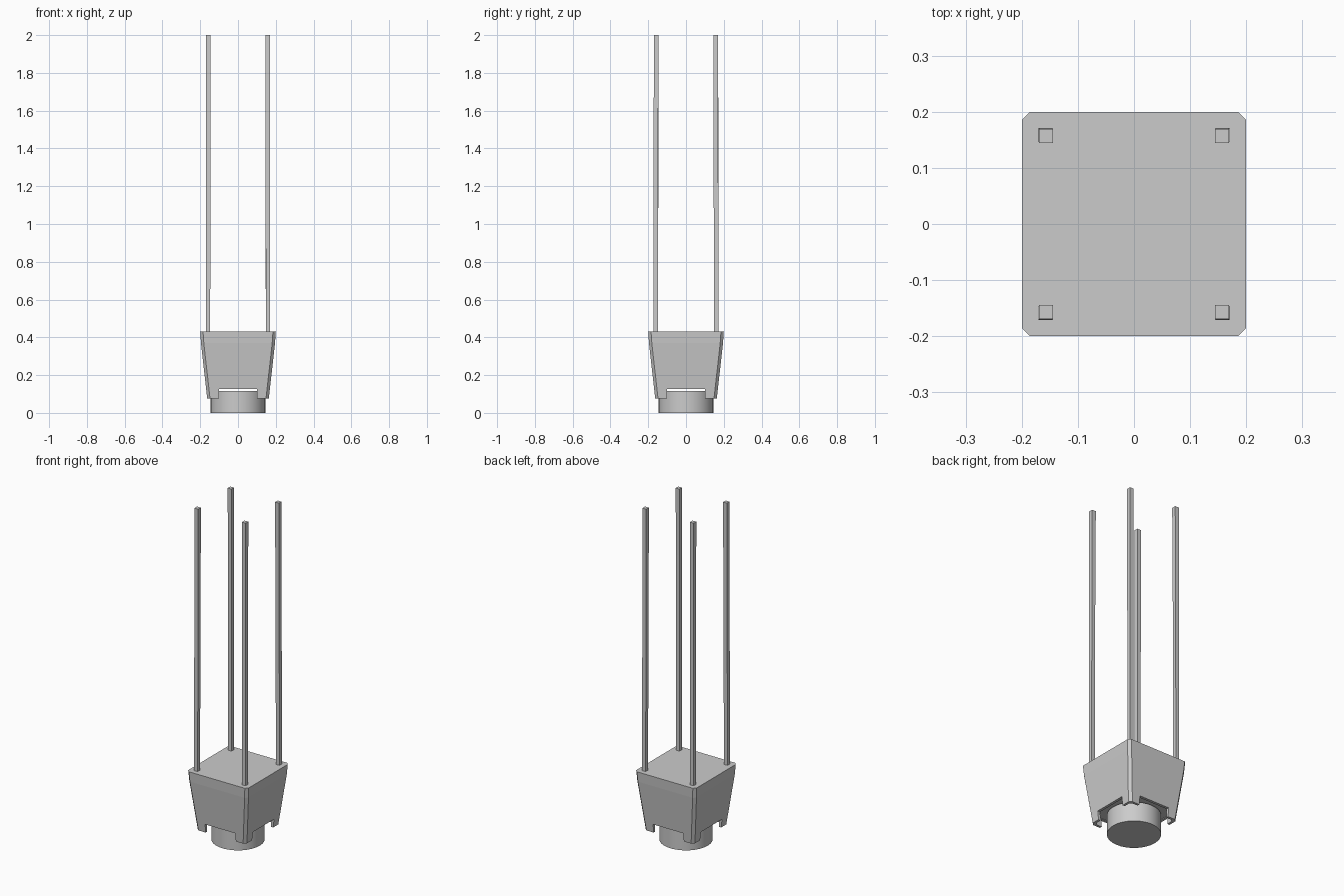
import bpy, bmesh

if "Cube" in bpy.data.objects:
    bpy.data.objects.remove(bpy.data.objects["Cube"])

def new_object(name, bm):
    bmesh.ops.recalc_face_normals(bm, faces=bm.faces)
    mesh = bpy.data.meshes.new(name)
    bm.to_mesh(mesh)
    bm.free()
    ob = bpy.data.objects.new(name, mesh)
    bpy.context.collection.objects.link(ob)
    return ob

def ring(cx, cy, h, c, z):
    """Square of half-width h with corners chamfered by c (c=0: plain square)."""
    if c == 0:
        pts = [(h, h), (-h, h), (-h, -h), (h, -h)]
    else:
        k = h - c
        pts = [(h, k), (k, h), (-k, h), (-h, k), (-h, -k), (-k, -h), (k, -h), (h, -k)]
    return [(cx + x, cy + y, z) for x, y in pts]

def loft(name, rings):
    bm = bmesh.new()
    loops = [[bm.verts.new(p) for p in r] for r in rings]
    n = len(loops[0])
    for a, b in zip(loops, loops[1:]):
        for i in range(n):
            j = (i + 1) % n
            bm.faces.new((a[i], a[j], b[j], b[i]))
    bm.faces.new(loops[0][::-1])
    bm.faces.new(loops[-1])
    return new_object(name, bm)

def box(name, x, y, z0, z1):
    return loft(name, [[(x, y, z), (-x, y, z), (-x, -y, z), (x, -y, z)] for z in (z0, z1)])

def cut(ob, cutter):
    mod = ob.modifiers.new("cut", 'BOOLEAN')
    mod.operation = 'DIFFERENCE'
    mod.solver = 'EXACT'
    mod.object = cutter
    bpy.context.view_layer.objects.active = ob
    bpy.ops.object.modifier_apply(modifier=mod.name)
    bpy.data.objects.remove(cutter, do_unlink=True)

# Tapered tub with chamfered corners and an upright rim band
tub = loft("tub", [ring(0, 0, 0.163, 0.015, 0.075),
                   ring(0, 0, 0.196, 0.015, 0.37),
                   ring(0, 0, 0.2, 0.015, 0.43)])

# Recess under the tub, leaving a thin skirt, then a notch in each side
cut(tub, loft("recess_cutter", [ring(0, 0, 0.146, 0.012, 0.05),
                                ring(0, 0, 0.153, 0.012, 0.13)]))
cut(tub, box("notch_cutter_x", 0.1, 0.3, 0.04, 0.126))
cut(tub, box("notch_cutter_y", 0.3, 0.1, 0.04, 0.126))

# Round foot standing inside the skirt
bpy.ops.mesh.primitive_cylinder_add(vertices=32, radius=0.145, depth=0.116,
                                    location=(0, 0, 0.058))
foot = bpy.context.object
foot.name = "round_foot"
bpy.ops.object.shade_smooth_by_angle()

# Four slightly crooked square stakes: bottom, bend and top stations
for label, sx, sy in (("front_left", -1, -1), ("front_right", 1, -1),
                      ("back_left", -1, 1), ("back_right", 1, 1)):
    x, y = sx * 0.157, sy * 0.157
    bend = 1.05 if sx * sy > 0 else 1.6
    loft(label + "_stake", [ring(x + sx * 0.002, y + sy * 0.003, 0.0115, 0, 0.40),
                            ring(x + 0.001 * sx, y + sy * 0.002, 0.012, 0, bend),
                            ring(x, y, 0.0125, 0, 2.0)])
